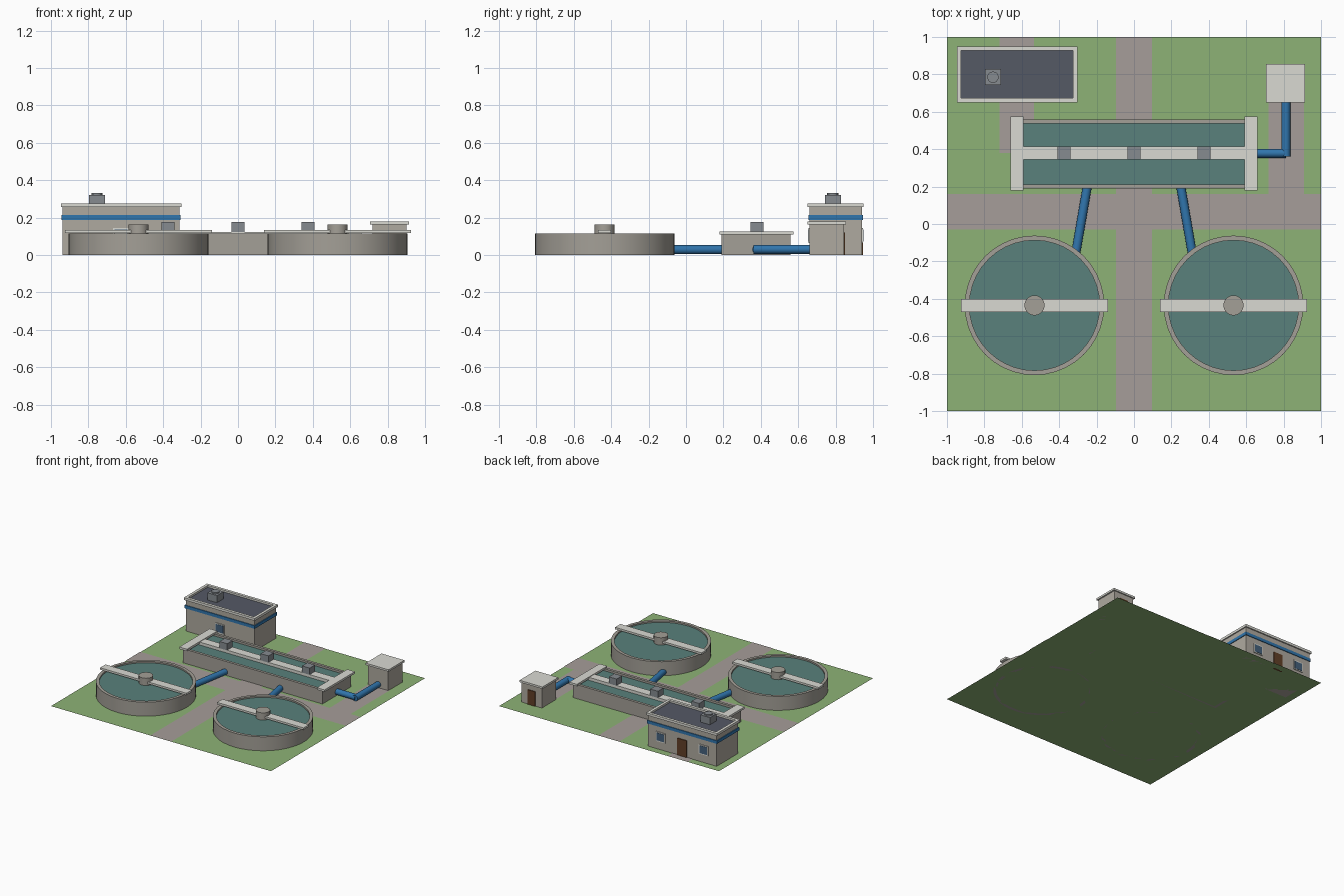
import bpy, bmesh, math
from mathutils import Vector

if "Cube" in bpy.data.objects:
    bpy.data.objects.remove(bpy.data.objects["Cube"])


def material(name, r, g, b):
    m = bpy.data.materials.new(name)
    m.diffuse_color = (r, g, b, 1)
    m.use_nodes = True
    m.node_tree.nodes["Principled BSDF"].inputs["Base Color"].default_value = m.diffuse_color
    return m


GRASS = material("grass", 0.27, 0.45, 0.18)
ROAD = material("paving", 0.38, 0.34, 0.32)
WATER = material("water", 0.10, 0.22, 0.20)
CONC = material("concrete", 0.37, 0.35, 0.31)
WALL = material("wall", 0.43, 0.40, 0.35)
TRIM = material("pale_trim", 0.70, 0.70, 0.65)
BLUE = material("blue_paint", 0.03, 0.18, 0.42)
ROOF = material("dark_roof", 0.09, 0.10, 0.13)
METAL = material("metal", 0.24, 0.26, 0.28)
DOOR = material("door_brown", 0.12, 0.05, 0.02)
GLASS = material("glass", 0.06, 0.12, 0.20)


def finish(name, bm, mat, smooth=False):
    bmesh.ops.recalc_face_normals(bm, faces=bm.faces)
    me = bpy.data.meshes.new(name)
    bm.to_mesh(me)
    bm.free()
    me.materials.append(mat)
    ob = bpy.data.objects.new(name, me)
    bpy.context.collection.objects.link(ob)
    if smooth:
        bpy.ops.object.select_all(action='DESELECT')
        bpy.context.view_layer.objects.active = ob
        ob.select_set(True)
        bpy.ops.object.shade_smooth_by_angle(angle=math.radians(40))
    return ob


def add_box(bm, x0, x1, y0, y1, z0, z1):
    vs = bmesh.ops.create_cube(bm, size=1)["verts"]
    for v in vs:
        v.co = (x1 if v.co.x > 0 else x0, y1 if v.co.y > 0 else y0, z1 if v.co.z > 0 else z0)


def box(name, mat, *b):
    bm = bmesh.new()
    add_box(bm, *b)
    return finish(name, bm, mat)


def sheet(name, mat, x0, x1, y0, y1, z):
    bm = bmesh.new()
    bm.faces.new([bm.verts.new(p) for p in ((x0, y0, z), (x1, y0, z), (x1, y1, z), (x0, y1, z))])
    ob = finish(name, bm, mat)
    if ob.data.polygons[0].normal.z < 0:
        ob.data.flip_normals()
    return ob


def frame(name, mat, x0, x1, y0, y1, t, z0, z1):
    """Open rectangular rim of thickness t."""
    bm = bmesh.new()
    add_box(bm, x0, x1, y0, y0 + t, z0, z1)
    add_box(bm, x0, x1, y1 - t, y1, z0, z1)
    add_box(bm, x0, x0 + t, y0 + t, y1 - t, z0, z1)
    add_box(bm, x1 - t, x1, y0 + t, y1 - t, z0, z1)
    return finish(name, bm, mat)


def rod(name, mat, p, q, r, n=16):
    p, q = Vector(p), Vector(q)
    bm = bmesh.new()
    bmesh.ops.create_cone(bm, cap_ends=True, segments=n, radius1=r, radius2=r, depth=(q - p).length)
    ob = finish(name, bm, mat, True)
    ob.location = (p + q) / 2
    ob.rotation_euler = (q - p).to_track_quat('Z', 'Y').to_euler()
    return ob


def ring(name, mat, cx, cy, r0, r1, h, n=40):
    """Hollow tank wall turned from a rectangular profile."""
    bm = bmesh.new()
    prof = [bm.verts.new((r, 0, z)) for r, z in ((r1, 0), (r1, h), (r0, h), (r0, 0))]
    edges = [bm.edges.new((prof[i], prof[(i + 1) % 4])) for i in range(4)]
    bmesh.ops.spin(bm, geom=prof + edges, axis=(0, 0, 1), cent=(0, 0, 0), steps=n, angle=math.tau)
    bmesh.ops.remove_doubles(bm, verts=bm.verts, dist=1e-5)
    ob = finish(name, bm, mat, True)
    ob.location = (cx, cy, 0)
    return ob


# Site and paths
sheet("lawn", GRASS, -1, 1, -1, 1, 0)
sheet("path_long", ROAD, -0.095, 0.095, -1, 1, 0.002)
sheet("path_cross", ROAD, -1, 1, -0.03, 0.16, 0.003)
sheet("path_pump", ROAD, 0.72, 0.91, 0.16, 0.68, 0.002)
sheet("path_office", ROAD, -0.72, -0.535, 0.38, 1, 0.002)

# Round settling tanks with scraper bridges and feed pipes
for s, side in ((-1, "left"), (1, "right")):
    cx, cy = s * 0.532, -0.435
    ring("tank_wall_" + side, CONC, cx, cy, 0.348, 0.373, 0.115)
    rod("tank_water_" + side, WATER, (cx, cy, 0.01), (cx, cy, 0.103), 0.349, 40)
    box("tank_bridge_" + side, TRIM, cx - 0.393, cx + 0.393, cy - 0.035, cy + 0.035, 0.117, 0.133)
    rod("tank_hub_" + side, CONC, (cx, cy, 0.10), (cx, cy, 0.163), 0.054, 20)
    rod("tank_pipe_" + side, BLUE, (s * 0.25, 0.20, 0.028), (s * 0.312, -0.16, 0.028), 0.024)

# Rectangular aeration basin
frame("basin_wall", CONC, -0.635, 0.635, 0.19, 0.56, 0.022, 0, 0.115)
box("basin_water", WATER, -0.615, 0.615, 0.21, 0.54, 0.01, 0.098)
box("basin_walkway", TRIM, -0.6, 0.6, 0.345, 0.415, 0.05, 0.122)
for s, side in ((-1, "left"), (1, "right")):
    x = s * 0.625
    box("basin_end_deck_" + side, TRIM, x - 0.035, x + 0.035, 0.18, 0.575, 0.109, 0.126)
for i in (-1, 0, 1):
    box("aerator_motor_%d" % (i + 2), METAL, i * 0.375 - 0.035, i * 0.375 + 0.035,
        0.345, 0.415, 0.12, 0.175)

# Outlet pipe with elbow
rod("outlet_pipe_a", BLUE, (0.62, 0.378, 0.03), (0.812, 0.378, 0.03), 0.024)
rod("outlet_pipe_b", BLUE, (0.812, 0.36, 0.03), (0.812, 0.68, 0.03), 0.024)

# Control building
box("office_walls", WALL, -0.937, -0.313, 0.66, 0.94, 0, 0.257)
box("office_band", BLUE, -0.943, -0.307, 0.654, 0.946, 0.188, 0.213)
frame("office_parapet", TRIM, -0.947, -0.303, 0.65, 0.95, 0.023, 0.256, 0.276)
box("office_roof", ROOF, -0.925, -0.325, 0.672, 0.928, 0.25, 0.261)
box("roof_vent", METAL, -0.797, -0.711, 0.742, 0.828, 0.26, 0.32)
rod("roof_vent_cap", METAL, (-0.754, 0.785, 0.31), (-0.754, 0.785, 0.331), 0.03)


def window(name, x, y, s):
    ys = sorted((y - s * 0.01, y + s * 0.006))
    box(name + "_frame", TRIM, x - 0.042, x + 0.042, ys[0], ys[1], 0.065, 0.143)
    ys = sorted((y, y + s * 0.008))
    box(name + "_pane", GLASS, x - 0.034, x + 0.034, ys[0], ys[1], 0.073, 0.135)


window("window_front", -0.625, 0.66, -1)
window("window_back_a", -0.43, 0.94, 1)
window("window_back_b", -0.82, 0.94, 1)
box("office_door", DOOR, -0.667, -0.583, 0.93, 0.947, 0, 0.14)

# Pump house
box("pump_walls", WALL, 0.718, 0.902, 0.66, 0.845, 0, 0.165)
box("pump_roof", TRIM, 0.706, 0.914, 0.649, 0.855, 0.164, 0.18)
box("pump_door", DOOR, 0.775, 0.845, 0.835, 0.851, 0, 0.12)
